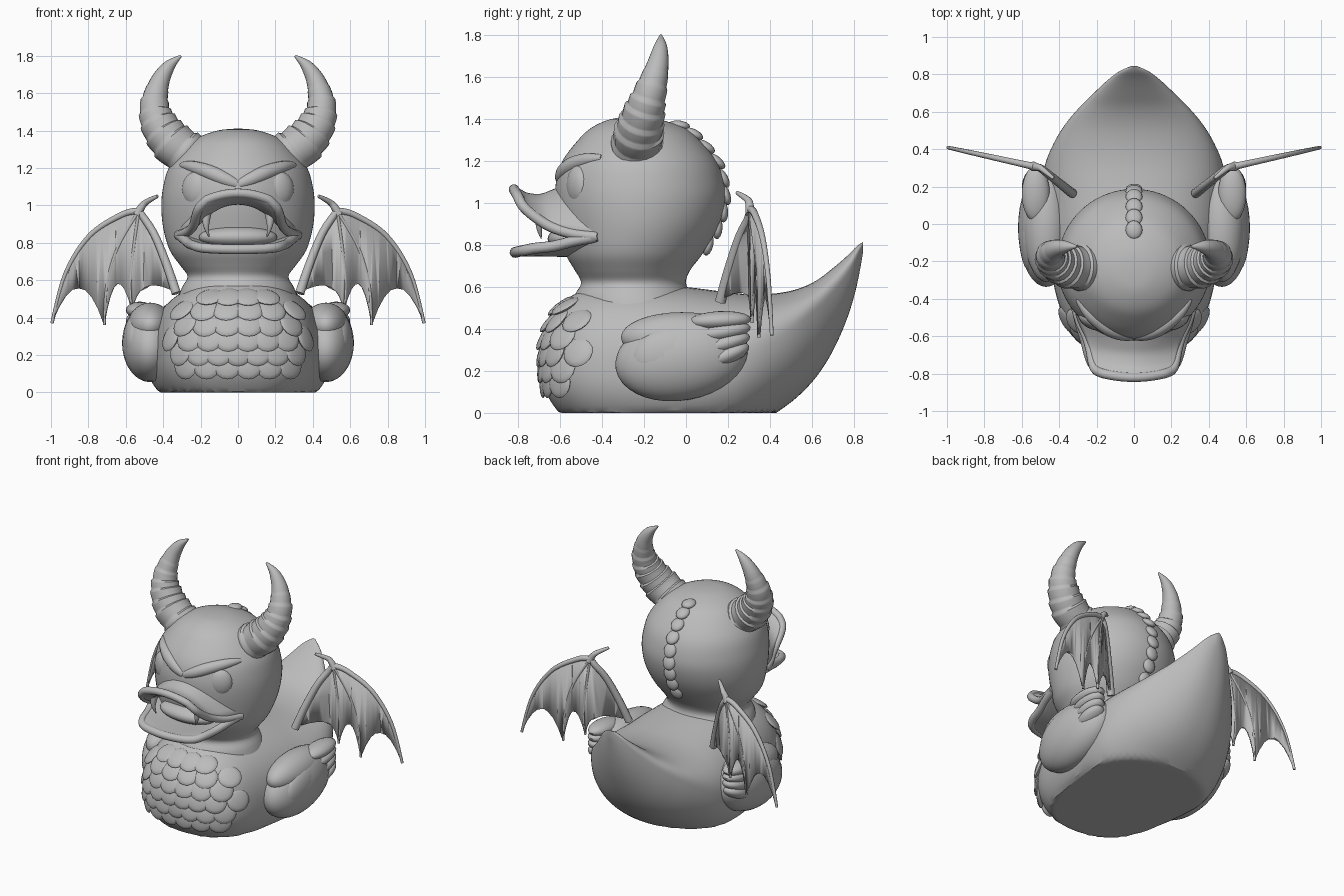
import bpy, bmesh, math
from mathutils import Vector, Matrix, Quaternion
from mathutils.bvhtree import BVHTree

cube = bpy.data.objects.get("Cube")
if cube:
    bpy.data.objects.remove(cube, do_unlink=True)

grey = bpy.data.materials.new("plain_grey")
grey.use_nodes = True
grey.diffuse_color = (0.5, 0.5, 0.5, 1)
grey.node_tree.nodes["Principled BSDF"].inputs["Base Color"].default_value = grey.diffuse_color


def finish(name, bm, mirror=False, thickness=0, angle=50):
    bmesh.ops.recalc_face_normals(bm, faces=bm.faces)
    mesh = bpy.data.meshes.new(name)
    bm.to_mesh(mesh)
    bm.free()
    mesh.materials.append(grey)
    ob = bpy.data.objects.new(name, mesh)
    bpy.context.collection.objects.link(ob)
    bpy.ops.object.select_all(action='DESELECT')
    ob.select_set(True)
    bpy.context.view_layer.objects.active = ob
    bpy.ops.object.shade_smooth_by_angle(angle=math.radians(angle))
    if thickness:
        solid = ob.modifiers.new("thickness", 'SOLIDIFY')
        solid.thickness, solid.offset = thickness, 0
    if mirror:
        ob.modifiers.new("mirror", 'MIRROR')


def spline(pts, n):
    """Catmull-Rom through tuples of any length, n steps per span."""
    p = [Vector(a) for a in [pts[0]] + list(pts) + [pts[-1]]]
    out = []
    for i in range(1, len(p) - 2):
        a, b, c, d = p[i - 1:i + 3]
        for k in range(n):
            t = k / n
            out.append(b + (c - a) * (t / 2) + (a * 2 - b * 5 + c * 4 - d) * (t * t / 2)
                       + (b * 3 - a - c * 3 + d) * (t ** 3 / 2))
    return out + [p[-2]]


def skin(bm, rings, closed=True):
    vs = [[bm.verts.new(c) for c in r] for r in rings]
    n = len(vs[0])
    for a, b in zip(vs, vs[1:]):
        for i in range(n if closed else n - 1):
            j = (i + 1) % n
            bm.faces.new((a[i], a[j], b[j], b[i]))
    if closed:
        bm.faces.new(vs[0])
        bm.faces.new(vs[-1])


def tube(bm, pts, radii, sides=12):
    """Round sweep with a rotation-minimising frame."""
    rings, old, rot = [], None, None
    for i, p in enumerate(pts):
        t = (pts[min(i + 1, len(pts) - 1)] - pts[max(i - 1, 0)]).normalized()
        rot = t.to_track_quat('Z', 'Y') if old is None else old.rotation_difference(t) @ rot
        old = t
        rings.append([p + rot @ Vector((math.cos(a), math.sin(a), 0)) * radii[i]
                      for a in (math.tau * k / sides for k in range(sides))])
    skin(bm, rings)


def blob(bm, loc, size, rot=Quaternion(), seg=20):
    m = Matrix.LocRotScale(Vector(loc), rot, Vector(size))
    bmesh.ops.create_uvsphere(bm, u_segments=seg, v_segments=seg // 2, radius=1, matrix=m)


def surface(bm):
    """Ray-cast lookup with outward normals."""
    bmesh.ops.recalc_face_normals(bm, faces=bm.faces)
    bm.normal_update()
    return BVHTree.FromBMesh(bm)


def scale_on(bm, tree, start, direction, size, tilt):
    """Flattened scale lying on a surface, its lower end raised by the tilt."""
    hit, normal, _, _ = tree.ray_cast(Vector(start), Vector(direction))
    if hit:
        side = Vector((0, 0, 1)).cross(normal).normalized()
        frame = Matrix((side, normal.cross(side), normal)).transposed().to_quaternion()
        blob(bm, hit, size, frame @ Quaternion((1, 0, 0), -tilt), 16)


def power(v, e):
    return math.copysign(abs(v) ** e, v)


angles = [math.tau * k / 72 for k in range(72)]

# Body: sections along y (y, bottom, top, half width), cut flat at the ground
sections = [(-.69, .22, .26, .02), (-.675, .12, .37, .14), (-.635, .04, .46, .245), (-.57, -.03, .54, .325),
            (-.45, -.10, .60, .395), (-.25, -.14, .62, .445), (0, -.14, .60, .485), (.2, -.12, .575, .495),
            (.32, -.07, .565, .475), (.43, 0, .57, .43), (.53, .075, .59, .37), (.62, .17, .63, .295),
            (.70, .295, .69, .215), (.77, .455, .75, .14), (.815, .61, .795, .08), (.845, .77, .815, .015)]
rings = []
for y, lo, hi, w in spline(sections, 4):
    f = .45 + .25 * min(1, max(0, (y - .1) / .5))
    mid = lo + f * (hi - lo)
    rings.append([(w * power(math.cos(a), .88), y,
                   max(0, mid + (hi - mid if math.sin(a) > 0 else mid - lo) * power(math.sin(a), .88)))
                  for a in angles])
bm = bmesh.new()
skin(bm, rings)
body_tree = surface(bm)
finish("body", bm, angle=25)

# Head and neck: sections along z (z, front, back, half width)
levels = [(.48, -.54, .08, .33), (.56, -.53, .03, .30), (.62, -.50, 0, .27), (.68, -.53, .02, .31),
          (.76, -.575, .08, .365), (.88, -.60, .15, .40), (1, -.62, .185, .41), (1.1, -.62, .18, .40),
          (1.2, -.59, .145, .37), (1.3, -.515, .065, .295), (1.36, -.45, -.01, .22),
          (1.40, -.36, -.13, .11), (1.41, -.27, -.22, .02)]
bm = bmesh.new()
skin(bm, [[(w * math.cos(a), (f + b) / 2 + (b - f) / 2 * math.sin(a), z) for a in angles]
          for z, f, b, w in spline(levels, 4)])
head_tree = surface(bm)
finish("head", bm)

# Crest: low overlapping scales down the back of the head
bm = bmesh.new()
for z in (.80, .88, .96, 1.04, 1.12, 1.20, 1.27, 1.33, 1.37):
    scale_on(bm, head_tree, (0, 2, z), (0, -1, 0), (.045, .052, .024), .3)
finish("crest", bm)


# Bill halves: arched sheets (y, centre height, edge height, half width) with rolled lips
def bill(name, rows, lip):
    grid = [[Vector((w * u, y + .02 * u * u, zc + (ze - zc) * u * u)) for u in (k / 10 for k in range(-10, 11))]
            for y, zc, ze, w in spline(rows, 4)]
    bm = bmesh.new()
    skin(bm, grid, closed=False)
    finish(name, bm, thickness=.04)
    rim = [r[0] for r in grid] + grid[-1][1:-1] + [r[-1] for r in reversed(grid)]
    bm = bmesh.new()
    tube(bm, rim, [lip] * len(rim))
    finish(name + "_lip", bm)


bill("upper_bill", [(-.44, 1.09, .84, .32), (-.54, 1.08, .85, .29), (-.62, 1.05, .87, .255),
                    (-.69, 1.025, .90, .235), (-.76, 1.03, .95, .222), (-.80, 1.05, .99, .205),
                    (-.82, 1.065, 1.03, .165)], .025)
bill("lower_bill", [(-.44, .78, .84, .315), (-.55, .765, .82, .29), (-.65, .765, .795, .26),
                    (-.74, .765, .785, .235), (-.79, .765, .775, .205), (-.815, .765, .77, .16)], .026)

# Tongue and fangs
bm = bmesh.new()
blob(bm, (0, -.55, .83), (.21, .11, .06), seg=24)
finish("tongue", bm)
bm = bmesh.new()
fang = spline([(.17, -.69, .96), (.17, -.70, .89), (.155, -.69, .83)], 5)
tube(bm, fang, [.03 * (1 - i / 10.5) for i in range(len(fang))])
finish("fangs", bm, mirror=True)

# Eyes and scowling brows
bm = bmesh.new()
blob(bm, (.225, -.515, 1.085), (.08, .045, .095), Quaternion((0, 0, 1), .5))
finish("eyes", bm, mirror=True)
bm = bmesh.new()
brow = spline([(0, -.595, 1.11), (.07, -.583, 1.14), (.15, -.548, 1.175), (.24, -.478, 1.205), (.30, -.40, 1.215)], 5)
tube(bm, brow, [.012 + .03 * math.sin(math.pi * (i + 4) / (len(brow) + 4)) for i in range(len(brow))])
finish("brows", bm, mirror=True)

# Horns: tapered sweep (x, y, z, radius) with stepped ridges on the lower part
horn = spline([(.24, -.235, 1.25, .122), (.35, -.225, 1.335, .115), (.42, -.20, 1.43, .098), (.447, -.17, 1.53, .077),
               (.422, -.137, 1.65, .054), (.372, -.122, 1.74, .034), (.305, -.12, 1.80, .006)], 12)
radii = []
for i, p in enumerate(horn):
    t = i / (len(horn) - 1)
    radii.append(p[3] * (1 + .12 * ((t * 11) % 1 - .4) * max(0, min(1, (.72 - t) * 5))))
bm = bmesh.new()
tube(bm, [p.to_3d() for p in horn], radii, 20)
finish("horns", bm, mirror=True)


# Bat wings: scalloped membrane with an arm, fingers and a thumb hook
def bat(x, z):
    y = .18 + .8 * (x - .35) if x < .5 else .30 + .22 * (x - .5)
    return Vector((x, y, z))


edge = spline([(.53, .97), (.62, .95), (.79, .84), (.92, .64), (.995, .37)], 5)
for a, top, b in (((.995, .37), (.85, .56), (.715, .36)), ((.715, .36), (.645, .58), (.565, .43)),
                  ((.565, .43), (.5, .56), (.36, .55))):
    a, b, top = Vector(a), Vector(b), Vector(top)
    for k in range(1, 9):
        t = k / 8
        edge.append(a * (1 - t) ** 2 + (top * 2 - (a + b) / 2) * 2 * t * (1 - t) + b * t * t)
edge += [Vector((.38, .66)), Vector((.44, .82))]
bm = bmesh.new()
face = bm.faces.new([bm.verts.new((p.x, 0, p.y)) for p in edge])
bmesh.ops.triangulate(bm, faces=[face])
for k in range(8, 20):
    bmesh.ops.bisect_plane(bm, geom=bm.verts[:] + bm.edges[:] + bm.faces[:],
                           plane_co=(k / 20, 0, 0), plane_no=(1, 0, 0))
for v in bm.verts:
    v.co = bat(v.co.x, v.co.z)
finish("bat_wing_membranes", bm, mirror=True, thickness=.014, angle=10)

bm = bmesh.new()
for path, r0, r1 in (([(.33, .53), (.38, .68), (.45, .85), (.53, .97)], .026, .02),
                     ([(.54, .95), (.50, 1.01), (.43, 1.05)], .026, .009),
                     ([(.53, .97), (.62, .95), (.79, .84), (.92, .64), (.995, .37)], .02, .009),
                     ([(.53, .97), (.64, .78), (.70, .58), (.715, .36)], .011, .008),
                     ([(.53, .97), (.56, .75), (.575, .58), (.565, .43)], .011, .008)):
    pts = [bat(*p) for p in spline(path, 6)]
    tube(bm, pts, [r0 + (r1 - r0) * i / (len(pts) - 1) for i in range(len(pts))], 10)
finish("bat_wing_bones", bm, mirror=True)

# Feathered side wings: rounded mass, flat upper edge, raised shoulder and fanned feathers
bm = bmesh.new()
blob(bm, (.47, -.02, .265), (.15, .32, .205), Quaternion((1, 0, 0), .18), 36)
blob(bm, (.47, -.02, .36), (.12, .29, .12), seg=32)
blob(bm, (.54, -.06, .28), (.075, .21, .14), Quaternion((1, 0, 0), .18), 28)
for k in range(4):
    blob(bm, (.525, .16 + .012 * k, .44 - .055 * k), (.075, .15 - .012 * k, .045),
         Quaternion((1, 0, 0), .05 + .12 * k), 20)
finish("side_wings", bm, mirror=True)

# Chest feathers: rows of overlapping shingled scales
bm = bmesh.new()
for row, (z, reach) in enumerate(((.51, .2), (.44, .30), (.365, .34), (.29, .36), (.215, .36), (.145, .28))):
    count = round(reach / .055)
    for k in range(count + row % 2):
        x = reach * (2 * (k + .5 * (1 - row % 2)) / count - 1)
        scale_on(bm, body_tree, (x, -2, z), (0, 1, 0), (.078, .075, .018), .24)
finish("chest_feathers", bm)
